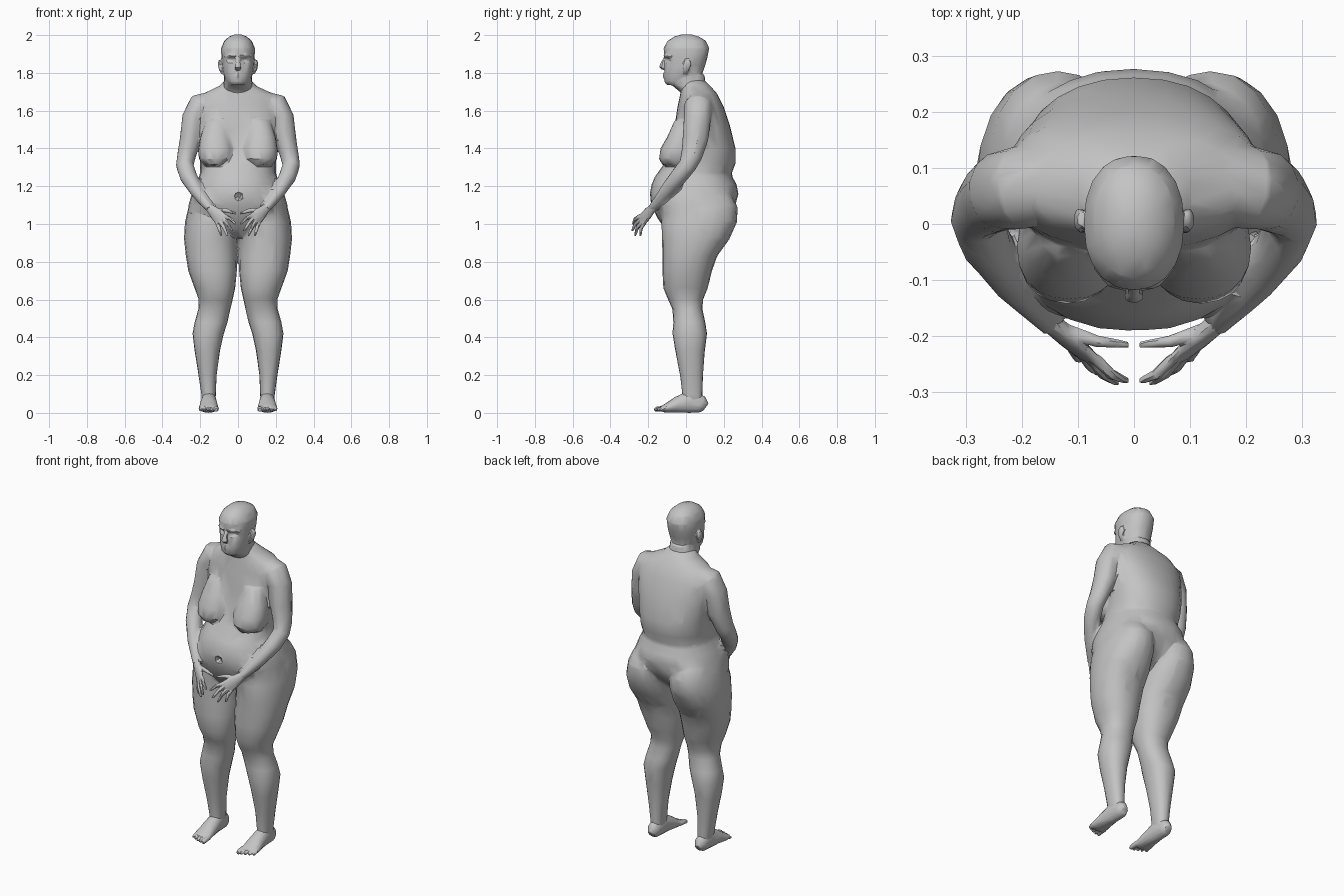
import bpy, bmesh, math
from mathutils import Vector

if "Cube" in bpy.data.objects:
    bpy.data.objects.remove(bpy.data.objects["Cube"])

skin = bpy.data.materials.new("plain grey")
skin.use_nodes = True
GREY = (0.55, 0.55, 0.55, 1)
skin.diffuse_color = GREY
skin.node_tree.nodes["Principled BSDF"].inputs["Base Color"].default_value = GREY


def skin_rings(bm, rings):
    """Join equal rings of points into a closed solid."""
    vs = [[bm.verts.new(p) for p in r] for r in rings]
    n = len(vs[0])
    for a, b in zip(vs, vs[1:]):
        for i in range(n):
            j = (i + 1) % n
            bm.faces.new((a[i], a[j], b[j], b[i]))
    bm.faces.new(vs[0])
    bm.faces.new(vs[-1])


def stack(bm, s, rows, n=20, power=0.9):
    """Level rings: height, left and right limit, front and back limit."""
    rings = []
    for z, x0, x1, yf, yb in rows:
        ring = []
        for i in range(n):
            a = 2 * math.pi * i / n
            c, d = math.cos(a), math.sin(a)
            c = math.copysign(abs(c) ** power, c)
            d = math.copysign(abs(d) ** power, d)
            ring.append((s * ((x0 + x1) / 2 + c * (x1 - x0) / 2),
                         (yf + yb) / 2 + d * (yb - yf) / 2, z))
        rings.append(ring)
    skin_rings(bm, rings)


def tube(bm, s, path, side, n=12, floor=None):
    """Oval rings along a path: x, y, z, radius along side, other radius."""
    pts = [Vector(p[:3]) for p in path]
    rings = []
    for i, p in enumerate(path):
        t = (pts[min(i + 1, len(pts) - 1)] - pts[max(i - 1, 0)]).normalized()
        u = Vector(side)
        u = (u - t * u.dot(t)).normalized()
        w = t.cross(u)
        ring = []
        for k in range(n):
            a = 2 * math.pi * k / n
            q = pts[i] + u * math.cos(a) * p[3] + w * math.sin(a) * p[4]
            if floor is not None:
                q.z = max(q.z, floor)
            ring.append((s * q.x, q.y, q.z))
        rings.append(ring)
    skin_rings(bm, rings)


def bake(ob):
    dg = bpy.context.evaluated_depsgraph_get()
    me = bpy.data.meshes.new_from_object(ob.evaluated_get(dg))
    ob.modifiers.clear()
    ob.data = me


def finish(name, bm, voxel, smooth, triangles, dents=()):
    """Fuse the solids into one skin, press in dents, reduce to low poly."""
    bmesh.ops.recalc_face_normals(bm, faces=bm.faces[:])
    me = bpy.data.meshes.new(name)
    bm.to_mesh(me)
    bm.free()
    ob = bpy.data.objects.new(name, me)
    bpy.context.collection.objects.link(ob)
    m = ob.modifiers.new("fuse", 'REMESH')
    m.mode = 'VOXEL'
    m.voxel_size = voxel
    m = ob.modifiers.new("soften", 'SMOOTH')
    m.factor = 0.5
    m.iterations = smooth
    bake(ob)
    for x, z, rx, rz, depth in dents:
        for v in ob.data.vertices:
            d = ((v.co.x - x) / rx) ** 2 + ((v.co.z - z) / rz) ** 2
            if d < 1 and v.co.y < -0.05:
                v.co.y += depth * (1 - d)
    m = ob.modifiers.new("reduce", 'DECIMATE')
    m.ratio = min(1, triangles / (2 * len(ob.data.polygons)))
    bake(ob)
    ob.data.name = name
    ob.data.materials.clear()
    ob.data.materials.append(skin)
    bpy.ops.object.select_all(action='DESELECT')
    ob.select_set(True)
    bpy.context.view_layer.objects.active = ob
    bpy.ops.object.shade_smooth_by_angle(angle=math.radians(32))


def sym(rows):
    return [(z, -w, w, f, b) for z, w, f, b in rows]


# Torso, neck base to hips
body = bmesh.new()
stack(body, 1, sym([
    (1.76, .07, -.03, .10), (1.73, .10, -.025, .13), (1.69, .185, -.03, .165),
    (1.62, .235, -.045, .20), (1.52, .225, -.06, .233), (1.40, .207, -.08, .262),
    (1.32, .20, -.115, .262), (1.27, .20, -.15, .243), (1.25, .207, -.165, .245),
    (1.21, .225, -.182, .268), (1.16, .245, -.192, .278), (1.10, .262, -.185, .262),
    (1.03, .265, -.15, .215), (.97, .20, -.11, .15), (.93, .09, -.06, .09)]), n=28)
for s in (1, -1):
    # Breast
    stack(body, s, [
        (1.55, .06, .17, -.06, .05), (1.46, .035, .20, -.10, .05),
        (1.40, .02, .21, -.135, .05), (1.345, .03, .208, -.143, .05),
        (1.312, .065, .18, -.125, .05)])
    # Leg with buttock
    stack(body, s, [
        (1.15, .05, .235, -.08, .24), (1.09, .01, .262, -.115, .274),
        (1.01, .004, .281, -.13, .27), (.92, .003, .286, -.127, .23),
        (.83, .004, .276, -.125, .165), (.75, .006, .263, -.125, .137),
        (.66, .015, .23, -.12, .115), (.60, .028, .208, -.095, .09),
        (.55, .04, .21, -.072, .087), (.48, .055, .23, -.067, .102),
        (.42, .075, .241, -.072, .112), (.33, .095, .23, -.057, .10),
        (.20, .113, .209, -.032, .09), (.10, .117, .195, -.02, .087),
        (.03, .12, .188, -.02, .09)])
    # Arm
    tube(body, s, [
        (.12, .08, 1.66, .06, .05), (.20, .065, 1.625, .075, .07),
        (.235, .06, 1.56, .072, .063), (.252, .05, 1.45, .068, .057),
        (.273, .03, 1.36, .056, .05), (.282, .008, 1.31, .048, .047),
        (.262, -.04, 1.25, .046, .046), (.215, -.105, 1.17, .038, .036),
        (.162, -.163, 1.10, .026, .026), (.145, -.18, 1.08, .024, .022)],
        (0, 1, 0), n=14)
finish("body", body, .007, 5, 3200, [(0.005, 1.145, .022, .022, .02)])

# Head with neck, brow, nose, lips and ears
head = bmesh.new()
stack(head, 1, sym([
    (1.735, .045, -.10, .02), (1.752, .062, -.114, .06), (1.79, .077, -.116, .085),
    (1.84, .085, -.113, .102), (1.88, .088, -.112, .113), (1.93, .09, -.119, .123),
    (1.97, .073, -.097, .105), (1.992, .047, -.062, .068), (2.003, .02, -.025, .03)]))
stack(head, 1, sym([
    (1.65, .088, -.01, .14), (1.70, .08, -.032, .13), (1.735, .077, -.075, .105),
    (1.79, .072, -.09, .098)]))
tube(head, 1, [(0, -.108, 1.882, .009, .008), (0, -.122, 1.852, .012, .012),
               (0, -.128, 1.832, .019, .015), (0, -.118, 1.82, .014, .008)], (1, 0, 0))
for z in (1.792, 1.779):
    tube(head, 1, [(-.03, -.100, z - .003, .004, .004), (0, -.117, z, .007, .007),
                   (.03, -.100, z - .003, .004, .004)], (0, 0, 1))
for s in (1, -1):
    tube(head, s, [(.012, -.112, 1.89, .007, .009), (.04, -.105, 1.895, .009, .01),
                   (.068, -.075, 1.885, .006, .008)], (0, 0, 1))
    tube(head, s, [(.08, -.005, 1.795, .010, .008), (.092, 0, 1.82, .018, .010),
                   (.098, .008, 1.85, .022, .010), (.094, .01, 1.868, .012, .008)],
         (0, 1, 0))
finish("head", head, .005, 2, 1200,
       [(x, 1.868, .026, .016, .014) for x in (-.036, .036)])

spread = Vector((.72, .38, -.58)).normalized()
for s, label in ((1, "left"), (-1, "right")):
    # Hand: palm, four fingers and thumb
    hand = bmesh.new()
    tube(hand, s, [(.168, -.155, 1.105, .022, .02), (.148, -.177, 1.083, .024, .02),
                   (.115, -.207, 1.05, .036, .017), (.085, -.235, 1.02, .039, .012)],
         spread)
    tips = [(.012, -.281, 1.0), (.03, -.285, .963), (.055, -.27, .938), (.088, -.242, .937)]
    for i, tip in enumerate(tips):
        base = Vector((.09, -.23, 1.025)) + spread * (-.03 + .02 * i)
        tip = Vector(tip)
        mid = (base + tip) / 2 + Vector((0, -.008, .006))
        tube(hand, s, [(*base, .011, .011), (*mid, .010, .010), (*tip, .006, .006)],
             spread, n=8)
    tube(hand, s, [(.125, -.19, 1.07, .014, .014), (.065, -.21, 1.073, .012, .011),
                   (.01, -.216, 1.055, .006, .006)], spread, n=8)
    finish(label + "_hand", hand, .0035, 1, 700)

    # Foot with five toes
    foot = bmesh.new()
    tube(foot, s, [(.155, .105, .03, .02, .025), (.155, .085, .045, .036, .045),
                   (.155, .02, .06, .040, .06), (.155, -.05, .042, .047, .042),
                   (.156, -.10, .026, .052, .026), (.156, -.13, .02, .048, .016)],
         (1, 0, 0), n=16, floor=0)
    for i in range(5):
        x = .115 + .021 * i
        r = .014 if i == 0 else .0095
        y = -.168 + .003 * i * i / 1.6
        tube(foot, s, [(x, -.11, .024, r, r), (x, y + .018, .021, r, r),
                       (x, y, .014, r * .7, r * .7)], (1, 0, 0), n=8, floor=0)
    finish(label + "_foot", foot, .004, 1, 600)
